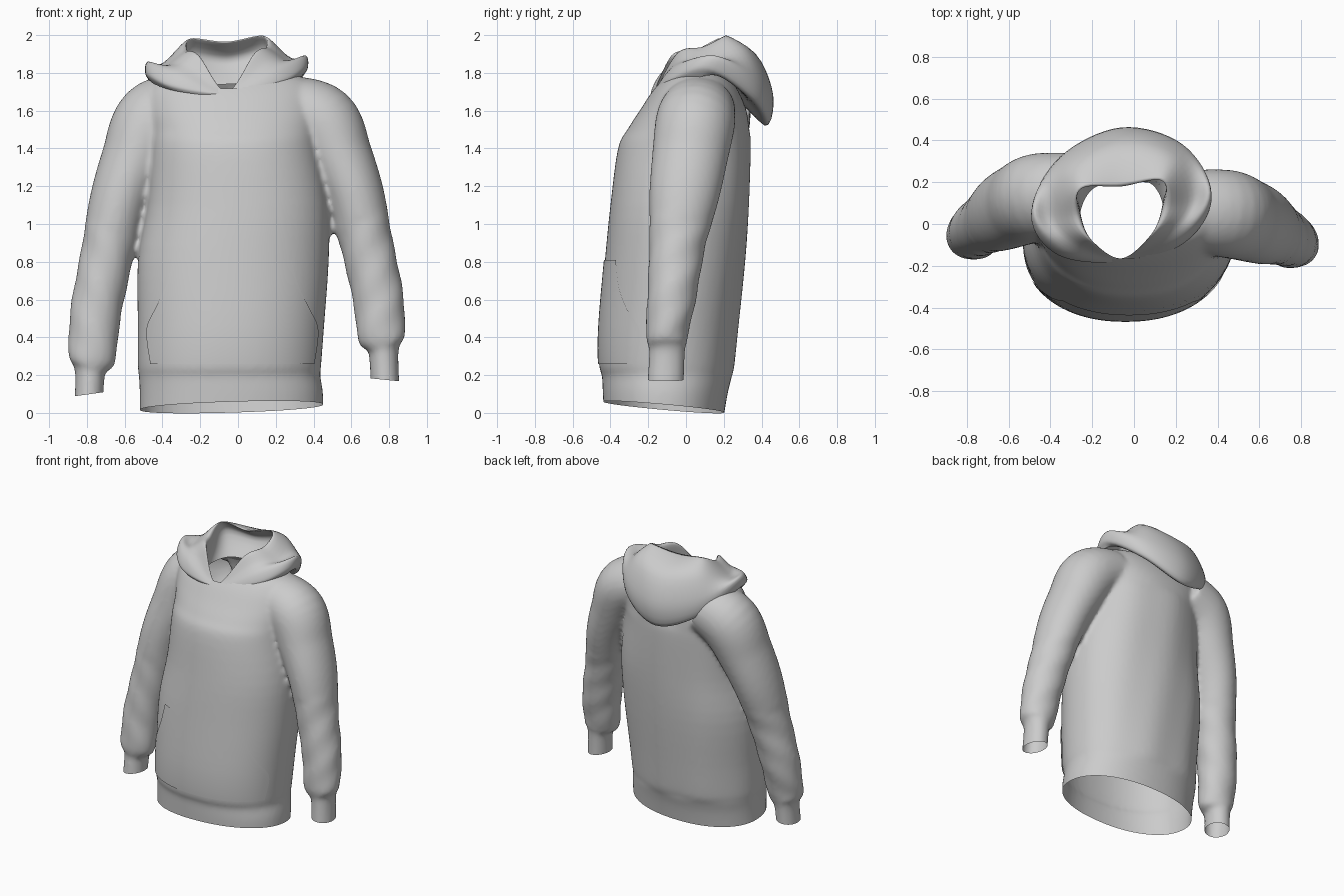
import bpy, bmesh, math
from mathutils import Vector

if "Cube" in bpy.data.objects:
    bpy.data.objects.remove(bpy.data.objects["Cube"])

fabric = bpy.data.materials.new("grey fabric")
fabric.use_nodes = True
GREY = (0.6, 0.6, 0.6, 1)
fabric.diffuse_color = GREY
fabric.node_tree.nodes["Principled BSDF"].inputs["Base Color"].default_value = GREY


def spline(keys, steps, closed=False):
    """Catmull-Rom interpolation of equal-length tuples."""
    keys = [Vector(k) for k in keys]
    n = len(keys)
    pick = (lambda i: keys[i % n]) if closed else (lambda i: keys[max(0, min(n - 1, i))])
    out = []
    for i in range(n if closed else n - 1):
        a, b, c, d = (pick(i + k) for k in (-1, 0, 1, 2))
        for s in range(steps):
            t = s / steps
            out.append(0.5 * (2 * b + (c - a) * t + (2 * a - 5 * b + 4 * c - d) * t * t
                              + (3 * b - a - 3 * c + d) * t ** 3))
    return out if closed else out + [keys[-1]]


def loft(bm, rings, capped=False, closed=True):
    rows = [[bm.verts.new(p) for p in ring] for ring in rings]
    n = len(rows[0])
    for low, high in zip(rows, rows[1:]):
        for i in range(n if closed else n - 1):
            j = (i + 1) % n
            bm.faces.new((low[i], low[j], high[j], high[i]))
    if capped:
        bm.faces.new(rows[0][::-1])
        bm.faces.new(rows[-1])


def make_object(name, bm):
    bmesh.ops.recalc_face_normals(bm, faces=bm.faces)
    mesh = bpy.data.meshes.new(name)
    bm.to_mesh(mesh)
    bm.free()
    mesh.materials.append(fabric)
    mesh.polygons.foreach_set("use_smooth", [True] * len(mesh.polygons))
    obj = bpy.data.objects.new(name, mesh)
    bpy.context.scene.collection.objects.link(obj)
    return obj


def signed_power(v, p):
    return math.copysign(abs(v) ** p, v)


# Torso: height, left edge, right edge, front, back
torso = [(-.08, -.52, .45, -.43, .19), (.1, -.52, .45, -.44, .22), (.2, -.525, .435, -.445, .245),
         (.25, -.53, .44, -.46, .255), (.45, -.53, .455, -.46, .275), (.8, -.53, .48, -.43, .31),
         (1.1, -.48, .48, -.4, .33), (1.4, -.46, .43, -.36, .34), (1.5, -.46, .43, -.31, .335),
         (1.6, -.48, .44, -.245, .32), (1.7, -.47, .42, -.18, .28), (1.77, -.41, .36, -.12, .23),
         (1.81, -.3, .22, -.07, .17)]
bm = bmesh.new()
rings = []
for z, left, right, front, back in spline(torso, 4):
    ring = []
    for k in range(64):
        a = math.tau * k / 64
        x = (left + right) / 2 + (right - left) / 2 * signed_power(math.cos(a), .92)
        y = (front + back) / 2 + (back - front) / 2 * signed_power(math.sin(a), .92)
        # Soft vertical folds down the back
        fold = .004 * math.sin(18 * x + 2 * z) * max(0, math.sin(a)) * (.2 < z < 1.5)
        ring.append((x, y + fold, z))
    rings.append(ring)
loft(bm, rings, capped=True)

# Sleeves: centre, width radius, depth radius
sleeve = [(.26, .07, 1.62, .17, .19), (.44, .05, 1.54, .2, .21), (.54, .02, 1.35, .175, .2),
          (.62, -.01, 1.15, .155, .185), (.68, -.045, .9, .14, .15), (.74, -.075, .62, .135, .13),
          (.757, -.1, .43, .128, .113), (.765, -.1, .37, .115, .105), (.77, -.1, .325, .08, .095),
          (.78, -.11, .12, .076, .098)]
for side in (1, -1):
    path = spline(sleeve, 6)
    rings = []
    for i, (x, y, z, rw, rd) in enumerate(path):
        ahead, behind = path[min(i + 1, len(path) - 1)], path[max(i - 1, 0)]
        along = Vector(ahead[:3]) - Vector(behind[:3])
        out = Vector((-along.z, 0, along.x)).normalized()
        deep = along.cross(out).normalized()
        ring = []
        for k in range(32):
            a = math.tau * k / 32
            # Gathered wrinkles on the forearm
            wrinkle = 1 + .018 * math.sin(z * 31 + 3 * a) * (.36 < z < 1)
            p = Vector((x, y, z)) + (out * rw * math.cos(a) + deep * rd * math.sin(a)) * wrinkle
            if side < 0:
                p = Vector((-p.x - .013, p.y + .025 + .035 * p.z, 1.6 - (1.6 - p.z) * 1.09))
            ring.append(p)
        rings.append(ring)
    loft(bm, rings, capped=True)

# Fuse torso and sleeves into one garment
body = make_object("body_and_sleeves", bm)
remesh = body.modifiers.new("fuse", 'REMESH')
remesh.mode, remesh.voxel_size = 'VOXEL', .016
relax = body.modifiers.new("relax", 'SMOOTH')
relax.factor, relax.iterations = .5, 6
bpy.context.view_layer.update()
fused = bpy.data.meshes.new_from_object(body.evaluated_get(bpy.context.evaluated_depsgraph_get()))
body.modifiers.clear()

# Open the cuffs, hem and neck
bm = bmesh.new()
bm.from_mesh(fused)


def slice_open(faces, point, normal):
    geom = set(faces)
    for f in faces:
        geom.update(f.edges)
        geom.update(f.verts)
    bmesh.ops.bisect_plane(bm, geom=list(geom), plane_co=point, plane_no=normal, clear_inner=True)


for side, height in ((1, .175), (-1, .1)):
    cuff = [f for f in bm.faces if side * f.calc_center_median().x > .6 and f.calc_center_median().z < .45]
    slice_open(cuff, (side * .78, -.1, height), (-.14 if side < 0 else .1, 0, 1))
slice_open(bm.faces[:], (0, -.1, .03), (-.03, .09, 1))
neck = [v for v in bm.verts if v.co.z > 1.6 and ((v.co.x + .06) / .27) ** 2 + ((v.co.y - .035) / .2) ** 2 < 1]
bmesh.ops.delete(bm, geom=neck, context='VERTS')
bm.to_mesh(body.data)
bm.free()
body.data.polygons.foreach_set("use_smooth", [True] * len(body.data.polygons))

# Hood: half loops from centre front to centre back
hood = {
    "seam": [(0, -.175, 1.68), (.27, -.12, 1.715), (.4, .07, 1.77), (.25, .2, 1.76), (0, .26, 1.73)],
    "fold": [(0, -.18, 1.69), (.3, -.12, 1.75), (.43, .08, 1.81), (.28, .33, 1.64), (0, .42, 1.52)],
    "outer": [(0, -.175, 1.695), (.28, -.1, 1.81), (.42, .11, 1.875), (.29, .35, 1.75), (0, .46, 1.68)],
    "upper": [(0, -.17, 1.7), (.22, -.07, 1.85), (.34, .08, 1.85), (.25, .29, 1.91), (0, .37, 1.89)],
    "rim": [(0, -.165, 1.7), (.15, -.06, 1.9), (.22, .07, 1.93), (.19, .19, 1.99), (0, .18, 1.965)],
    "inner": [(0, -.165, 1.695), (.14, -.08, 1.82), (.2, .09, 1.86), (.2, .25, 1.9), (0, .29, 1.87)],
    "neck": [(0, -.165, 1.68), (.15, -.1, 1.69), (.2, .05, 1.72), (.14, .18, 1.74), (0, .2, 1.74)],
}
loops = []
for half in hood.values():
    mirrored = [(-x, y, z) for x, y, z in half[-2:0:-1]]
    loops.append(spline(half + mirrored, 8, closed=True))
columns = [spline(column, 5) for column in zip(*loops)]
bm = bmesh.new()
loft(bm, [[(x - .06, y + .1 * x, z + .04 * x) for x, y, z in ring] for ring in zip(*columns)])
make_object("hood", bm)

# Front pocket laid on the torso: height, half width
pocket = [(.26, .43), (.44, .45), (.56, .4), (.68, .345), (.81, .31)]
bm = bmesh.new()
loft(bm, [[(w * k / 24 - .03, -.7, z) for k in range(-24, 25)] for z, w in spline(pocket, 6)], closed=False)
front_pocket = make_object("front_pocket", bm)
wrap = front_pocket.modifiers.new("lay on torso", 'SHRINKWRAP')
wrap.target, wrap.wrap_method, wrap.offset = body, 'PROJECT', .006
wrap.use_project_y, wrap.use_positive_direction, wrap.use_negative_direction = True, True, False
wrap.wrap_mode = 'ABOVE_SURFACE'
